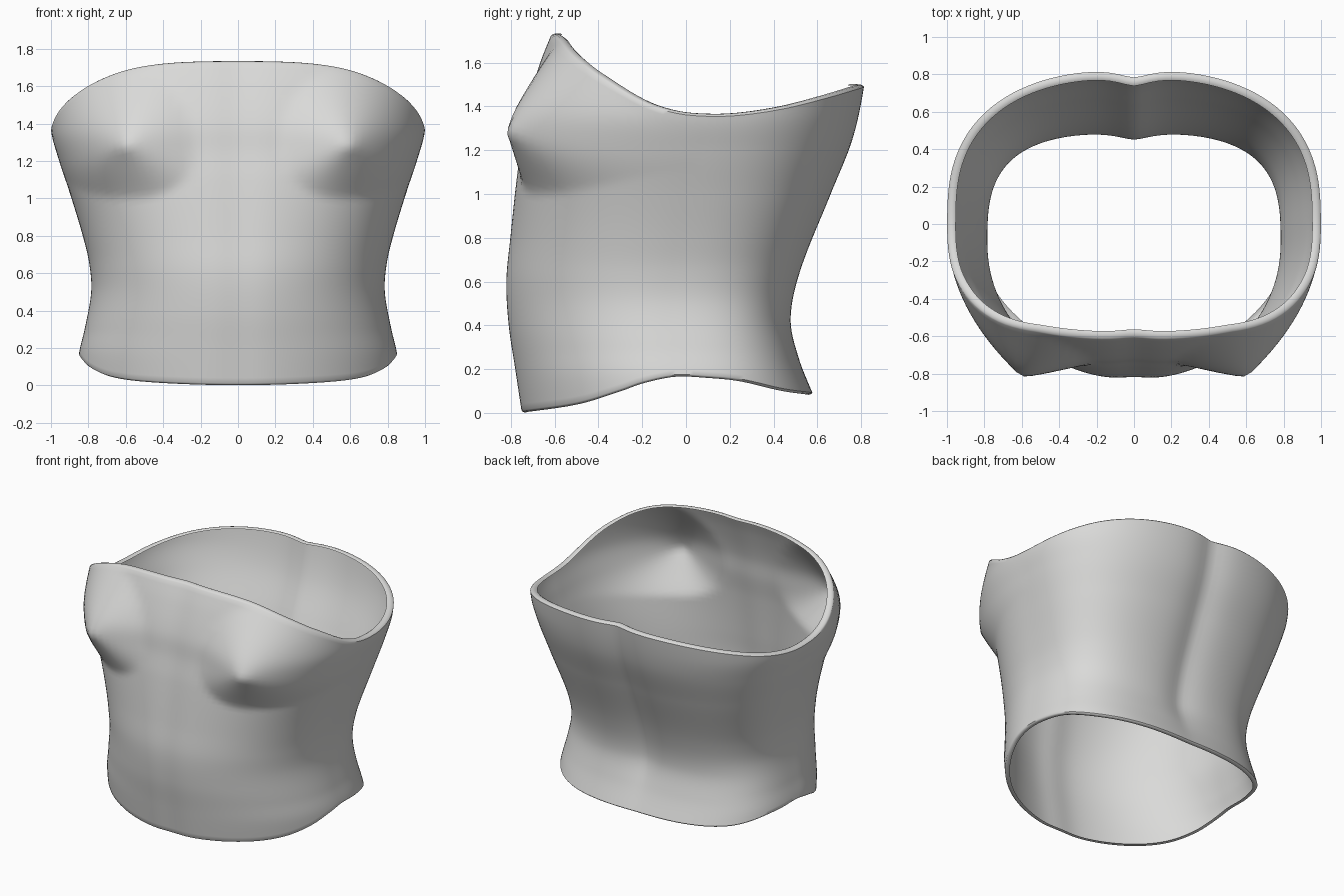
import bpy
import math

cube = bpy.data.objects.get("Cube")
if cube:
    bpy.data.objects.remove(cube)

COLUMNS, ROWS = 144, 60

# Profiles as (height, value)
HALF_WIDTH = [(0, .86), (.17, .85), (.3, .82), (.5, .785), (.65, .795), (.8, .83),
              (1, .89), (1.2, .955), (1.37, 1), (1.75, 1)]
FRONT = [(0, -.76), (.2, -.79), (.4, -.82), (.6, -.83), (.8, -.81), (1.1, -.775),
         (1.25, -.75), (1.4, -.73), (1.6, -.67), (1.75, -.61)]
BACK = [(0, .62), (.08, .585), (.25, .52), (.43, .485), (.65, .53), (1, .67),
        (1.25, .77), (1.5, .825), (1.75, .85)]
MIDDLE = [(0, -.05), (.5, -.1), (1, 0), (1.4, .03), (1.75, .03)]
FRONT_POWER = [(0, 1.95), (.5, 2.05), (1.3, 2.5), (1.75, 2.5)]
BACK_POWER = [(0, 2.7), (.45, 3), (1.3, 2.55), (1.75, 2.5)]
GROOVE = [(0, 0), (.2, .01), (.45, .035), (1.5, .04)]

# Rim heights as (depth, height)
TOP_RIM = [(-.7, 1.75), (-.6, 1.71), (-.5, 1.62), (-.4, 1.54), (-.2, 1.42), (-.05, 1.37),
           (.1, 1.355), (.25, 1.36), (.45, 1.39), (.65, 1.44), (.82, 1.49)]
BOTTOM_RIM = [(-.77, .01), (-.5, .05), (-.3, .11), (-.2, .145), (-.05, .175), (.1, .17),
              (.25, .155), (.45, .11), (.6, .09)]

# Turned-in edges as (inward, upward) steps
TOP_LIP = [(.006, .006), (.018, .011), (.035, .012), (.046, .006)]
BOTTOM_LIP = [(.03, -.006), (.015, -.01), (.005, -.006)]


def curve(points, t):
    """Smooth interpolation through the points."""
    t = min(max(t, points[0][0]), points[-1][0])
    last = len(points) - 1
    k = 0
    while k < last - 1 and t > points[k + 1][0]:
        k += 1

    def slope(i):
        a, b = points[max(i - 1, 0)], points[min(i + 1, last)]
        return (b[1] - a[1]) / (b[0] - a[0])

    (x0, y0), (x1, y1) = points[k], points[k + 1]
    h = x1 - x0
    u = (t - x0) / h
    v = 1 - u
    return (y0 * v * v * (1 + 2 * u) + y1 * u * u * (3 - 2 * u)
            + h * u * v * (slope(k) * v - slope(k + 1) * u))


def section(angle, z):
    """Rounded body cross-section, flatter at the back."""
    c, s = math.cos(angle), math.sin(angle)
    power = curve(BACK_POWER if s > 0 else FRONT_POWER, z)
    r = (abs(c) ** power + abs(s) ** power) ** (-1 / power)
    mid = curve(MIDDLE, z)
    depth = curve(BACK, z) - mid if s > 0 else mid - curve(FRONT, z)
    return curve(HALF_WIDTH, z) * c * r, mid + depth * s * r


def rim(points, angle):
    z = points[len(points) // 2][1]
    for _ in range(20):
        z = (z + curve(points, section(angle, z)[1])) / 2
    return z


def shaped(angle, z):
    """Cross-section with the spine groove and pointed bust added."""
    x, y = section(angle, z)
    if math.sin(angle) > 0:
        return x, y - curve(GROOVE, z) * math.exp(-(abs(x) / .12) ** 1.5), z
    y += .012 * math.exp(-(x / .1) ** 2)
    dx = abs(x) - .57
    dz = z - 1.28
    across = abs(dx) / (.42 if dx > 0 else .34)
    if dz > 0:
        d = math.hypot(across, dz / .42)
    else:
        d = (across ** 2.4 + (-dz / .28) ** 2.4) ** (1 / 2.4)
    push = max(0, 1 - d) ** 1.12
    return x + math.copysign(.03 * push, x), y - .16 * push, z


def lip(point, angle, steps):
    """Edge points turned in from a rim point."""
    x, y, z = point
    return [(x - inward * math.cos(angle), y - inward * math.sin(angle), z + up)
            for inward, up in steps]


# Bodice: a thin sheet wrapped around the torso, with both rims turned in
verts, faces = [], []
for i in range(COLUMNS):
    angle = math.tau * i / COLUMNS
    low, high = rim(BOTTOM_RIM, angle), rim(TOP_RIM, angle)
    wall = [shaped(angle, low + (high - low) * j / ROWS) for j in range(ROWS + 1)]
    verts += lip(wall[0], angle, BOTTOM_LIP) + wall + lip(wall[-1], angle, TOP_LIP)
count = len(verts) // COLUMNS
for i in range(COLUMNS):
    a, b = i * count, (i + 1) % COLUMNS * count
    for j in range(count - 1):
        faces.append((a + j, b + j, b + j + 1, a + j + 1))

mesh = bpy.data.meshes.new("bodice")
mesh.from_pydata(verts, [], faces)
bodice = bpy.data.objects.new("bodice", mesh)
bpy.context.collection.objects.link(bodice)

# Plain grey cloth
cloth = bpy.data.materials.new("light grey cloth")
cloth.use_nodes = True
grey = (.7, .7, .69, 1)
cloth.diffuse_color = grey
cloth.node_tree.nodes["Principled BSDF"].inputs["Base Color"].default_value = grey
mesh.materials.append(cloth)

# Smooth surface with crisp edges
bpy.ops.object.select_all(action="DESELECT")
bodice.select_set(True)
bpy.context.view_layer.objects.active = bodice
bpy.ops.object.shade_smooth_by_angle(angle=math.radians(50))
